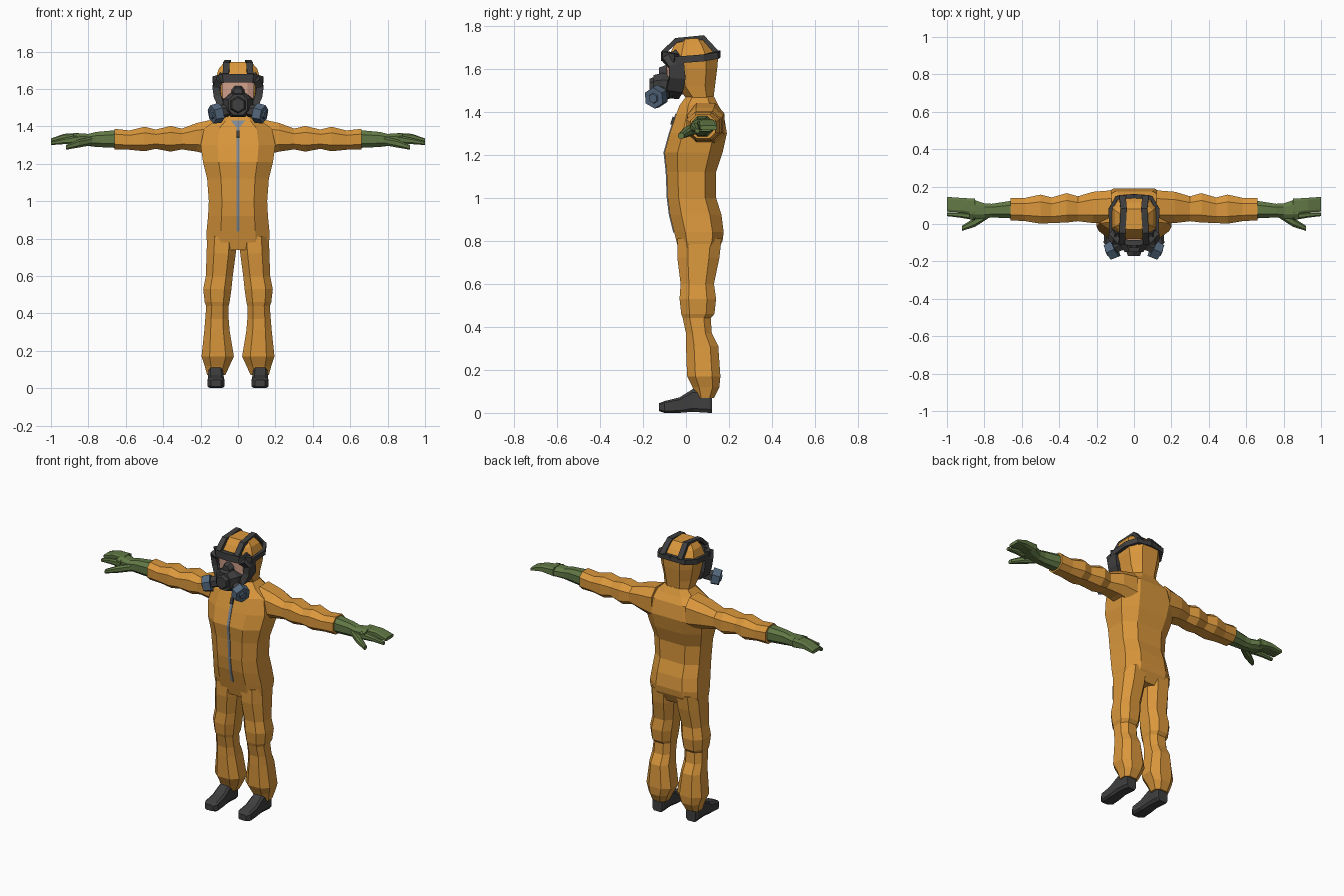
import bpy, bmesh
from mathutils import Vector

if "Cube" in bpy.data.objects:
    bpy.data.objects.remove(bpy.data.objects["Cube"])


def material(name, r, g, b):
    m = bpy.data.materials.new(name)
    m.use_nodes = True
    m.diffuse_color = (r, g, b, 1)
    node = m.node_tree.nodes["Principled BSDF"]
    node.inputs["Base Color"].default_value = (r, g, b, 1)
    node.inputs["Roughness"].default_value = 0.8
    return m


ORANGE = material("suit orange", .70, .31, .045)
GREEN = material("glove green", .12, .19, .06)
BLACK = material("rubber black", .05, .05, .052)
BLUE = material("filter blue", .09, .14, .21)
SKIN = material("skin", .72, .40, .29)
STEEL = material("zipper grey", .21, .25, .31)


def finish(name, bm, mat, mirror):
    bmesh.ops.recalc_face_normals(bm, faces=bm.faces)
    mesh = bpy.data.meshes.new(name)
    bm.to_mesh(mesh)
    bm.free()
    mesh.materials.append(mat)
    obj = bpy.data.objects.new(name, mesh)
    bpy.context.collection.objects.link(obj)
    if mirror:
        obj.modifiers.new("Mirror", "MIRROR")
    return obj


def place(axis, t, a, b):
    """Put a cross-section point on its slice along the chosen axis."""
    return {"x": (t, a, b), "y": (a, t, b), "z": (a, b, t)}[axis]


def loft(name, axis, rings, mat, k=.5, mirror=False):
    """Skin chamfered-box slices: (position, a min, a max, b min, b max)."""
    bm = bmesh.new()
    shape = [(1, -k), (1, k), (k, 1), (-k, 1), (-1, k), (-1, -k), (-k, -1), (k, -1)]
    loops = []
    for t, a0, a1, b0, b1 in rings:
        loops.append([bm.verts.new(place(axis, t, (a0 + a1) / 2 + u * (a1 - a0) / 2,
                                         (b0 + b1) / 2 + v * (b1 - b0) / 2))
                      for u, v in shape])
    count = len(shape)
    for low, high in zip(loops, loops[1:]):
        for i in range(count):
            j = (i + 1) % count
            bm.faces.new((low[i], low[j], high[j], high[i]))
    bm.faces.new(loops[0])
    bm.faces.new(loops[-1])
    return finish(name, bm, mat, mirror)


def centred(profile):
    """Slices symmetrical in x: (z, half width, front, back)."""
    return [(z, -w, w, f, b) for z, w, f, b in profile]


def strap(name, points, width, depth, side, mat, mirror=False):
    """Rectangular bar swept through points; width runs along the side vector."""
    bm = bmesh.new()
    points = [Vector(p) for p in points]
    loops = []
    for i, p in enumerate(points):
        run = (points[min(i + 1, len(points) - 1)] - points[max(i - 1, 0)]).normalized()
        across = Vector(side)
        across = (across - run * across.dot(run)).normalized() * width / 2
        out = run.cross(across).normalized() * depth / 2
        loops.append([bm.verts.new(p + across * u + out * v)
                      for u, v in ((1, 1), (-1, 1), (-1, -1), (1, -1))])
    for low, high in zip(loops, loops[1:]):
        for i in range(4):
            j = (i + 1) % 4
            bm.faces.new((low[i], low[j], high[j], high[i]))
    bm.faces.new(loops[0])
    bm.faces.new(loops[-1])
    return finish(name, bm, mat, mirror)


def drum(name, centre, direction, radius, tip, length, mat, mirror=False):
    """Six-sided drum pointing along a direction."""
    bm = bmesh.new()
    bmesh.ops.create_cone(bm, cap_ends=True, segments=6, radius1=radius,
                          radius2=tip, depth=length)
    turn = Vector(direction).to_track_quat("Z", "Y").to_matrix().to_4x4()
    turn.translation = centre
    bmesh.ops.transform(bm, matrix=turn, verts=bm.verts)
    return finish(name, bm, mat, mirror)


# Suit body
torso = [(.74, .16, -.03, .14), (.80, .168, -.045, .17), (.84, .168, -.055, .175),
         (.92, .16, -.075, .165), (1, .156, -.085, .14), (1.12, .165, -.09, .14),
         (1.21, .187, -.1, .17), (1.3, .2, -.075, .19), (1.39, .18, -.045, .175),
         (1.43, .12, -.03, .15), (1.47, .08, 0, .13)]
loft("suit_torso", "z", centred(torso), ORANGE, .55)
loft("suit_legs", "z", [
    (.81, .005, .165, -.04, .165), (.72, .012, .168, -.04, .155),
    (.6, .028, .172, -.025, .13), (.53, .035, .186, -.03, .14),
    (.46, .045, .178, -.022, .132), (.44, .05, .17, -.015, .115),
    (.37, .05, .175, 0, .12), (.31, .045, .18, 0, .15),
    (.17, .022, .195, .005, .16), (.12, .045, .178, .03, .155),
    (.07, .068, .165, .05, .13)], ORANGE, mirror=True)
loft("suit_sleeves", "x", [
    (.12, .005, .18, 1.24, 1.44), (.22, .005, .172, 1.265, 1.418),
    (.3, .015, .148, 1.277, 1.388), (.36, .008, .165, 1.265, 1.402),
    (.44, .005, .142, 1.28, 1.383), (.5, .002, .157, 1.267, 1.398),
    (.58, .015, .14, 1.275, 1.378), (.66, .02, .138, 1.275, 1.387)],
     ORANGE, mirror=True)

# Zipper running down the chest, its pull and the open collar
chest = [(0, front, z) for z, _, front, _ in torso if .83 < z < 1.4]
strap("zipper", chest, .016, .009, (1, 0, 0), STEEL)
strap("zipper_pull", [(0, -.068, 1.34), (0, -.056, 1.375)], .018, .012, (1, 0, 0), BLACK)
bm = bmesh.new()
bm.faces.new([bm.verts.new(p) for p in
              ((0, -.052, 1.385), (.04, -.034, 1.432), (-.04, -.034, 1.432))])
finish("collar_opening", bm, STEEL, False)

# Boots
loft("boots", "y", [
    (-.125, .09, .145, .008, .045), (-.1, .073, .162, 0, .055),
    (-.03, .076, .16, 0, .072), (.03, .08, .158, .005, .11),
    (.11, .08, .158, 0, .11), (.12, .085, .153, 0, .09)], BLACK, .7, True)

# Gloves: cuff and palm, grouped fingers, first finger and thumb
loft("glove_palms", "x", [
    (.65, .03, .125, 1.285, 1.38), (.76, .035, .108, 1.29, 1.37),
    (.8, .03, .11, 1.295, 1.36), (.88, .025, .138, 1.308, 1.364)],
     GREEN, mirror=True)
loft("glove_fingers", "x", [
    (.85, .05, .135, 1.31, 1.365), (.93, .062, .14, 1.322, 1.36),
    (1, .066, .145, 1.315, 1.335)], GREEN, .7, True)
loft("glove_first_fingers", "x", [
    (.85, .02, .06, 1.305, 1.355), (.93, .034, .062, 1.305, 1.338),
    (1, .042, .062, 1.3, 1.32)], GREEN, mirror=True)
loft("glove_thumbs", "x", [
    (.78, .03, .065, 1.3, 1.345), (.85, -.015, .035, 1.287, 1.33),
    (.92, -.037, -.01, 1.275, 1.3)], GREEN, mirror=True)

# Hood and face
loft("hood", "z", centred([
    (1.41, .1, -.03, .15), (1.465, .085, 0, .128), (1.52, .095, -.05, .135),
    (1.6, .112, -.06, .145), (1.66, .118, -.08, .15), (1.71, .102, -.055, .115),
    (1.745, .07, -.03, .08)]), ORANGE)
loft("face", "z", centred([
    (1.48, .05, -.07, 0), (1.55, .082, -.085, 0), (1.65, .088, -.095, 0)]), SKIN, .6)

# Mask frame around the face, brow bar and head straps
strap("mask_frame", [
    (.09, -.078, 1.66), (.115, -.045, 1.62), (.11, -.04, 1.56),
    (.085, -.052, 1.51), (0, -.07, 1.48)], .075, .04, (0, 1, 0), BLACK, True)
strap("mask_brow", [
    (0, -.102, 1.658), (.075, -.096, 1.658), (.122, -.045, 1.645)],
    .045, .03, (0, 0, 1), BLACK, True)
strap("head_band", [
    (.122, -.05, 1.64), (.125, .08, 1.65), (.092, .14, 1.662), (0, .15, 1.668)],
    .032, .022, (0, 0, 1), BLACK, True)
strap("crown_straps", [
    (.065, -.105, 1.675), (.062, -.045, 1.732), (.055, .08, 1.745), (.062, .148, 1.67)],
    .034, .022, (1, 0, 0), BLACK, True)

# Muzzle with its nose piece, outlet valve and side inlets
loft("mask_muzzle", "y", [
    (-.06, -.085, .085, 1.465, 1.57), (-.11, -.075, .075, 1.45, 1.58),
    (-.15, -.05, .05, 1.46, 1.57)], BLACK)
loft("mask_nose", "y", [
    (-.07, -.04, .04, 1.52, 1.625), (-.125, -.025, .025, 1.53, 1.605)], BLACK)
drum("outlet_valve", (0, -.155, 1.515), (0, -1, 0), .05, .038, .03, BLACK)
drum("filter_inlets", (.08, -.115, 1.48), (.85, -.4, -.25), .035, .035, .05, BLACK, True)
drum("filters", (.118, -.14, 1.468), (.88, -.42, -.2), .054, .05, .048, BLUE, True)
drum("filter_caps", (.14, -.151, 1.463), (.88, -.42, -.2), .028, .022, .014, BLUE, True)
